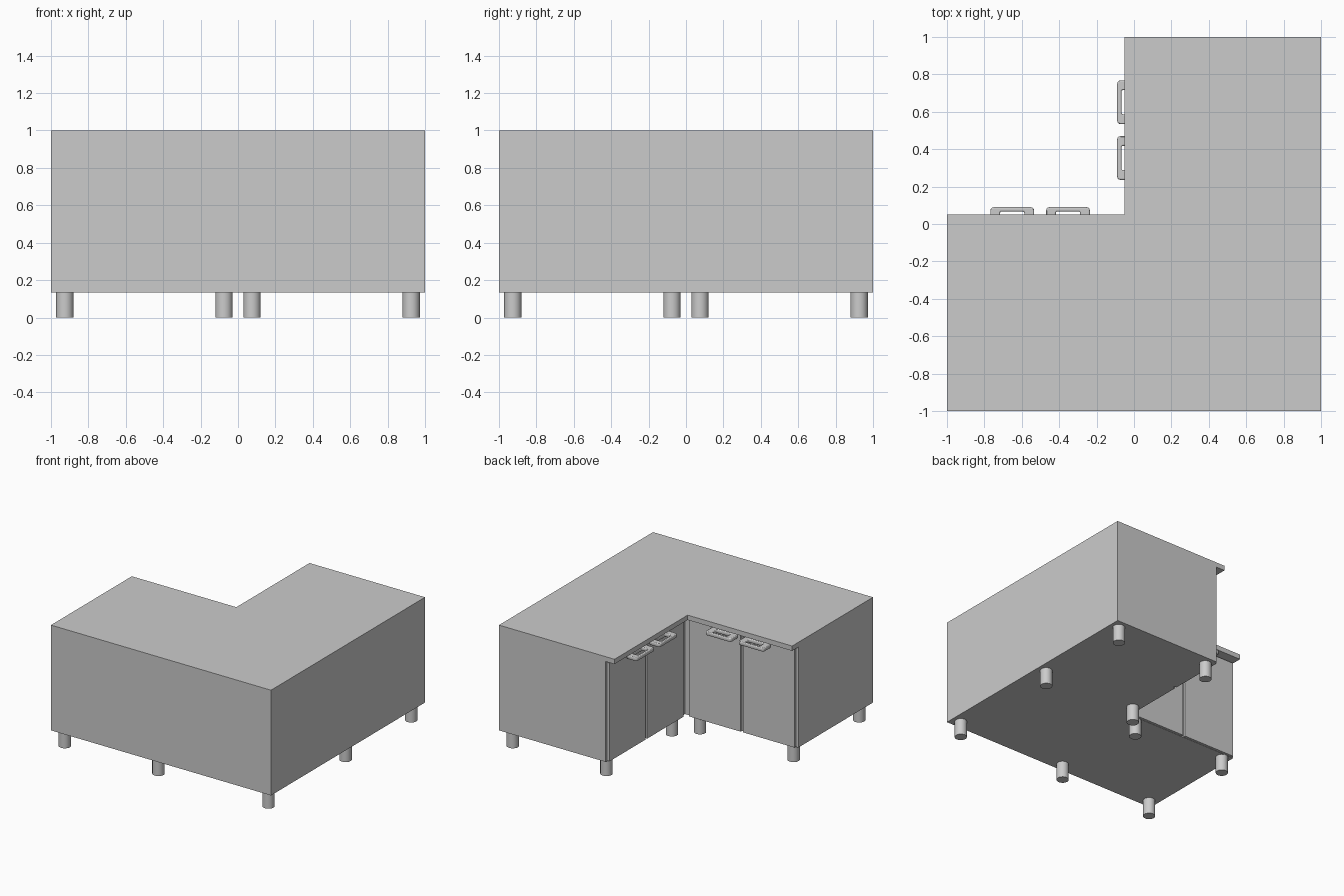
import bpy, bmesh, math

if "Cube" in bpy.data.objects:
    bpy.data.objects.remove(bpy.data.objects["Cube"])

def l_slab(name, nx, ny, z0, z1):
    """L-shaped slab with its notch corner at (nx, ny)."""
    pts = [(-1, -1), (1, -1), (1, 1), (nx, 1), (nx, ny), (-1, ny)]
    bm = bmesh.new()
    face = bm.faces.new([bm.verts.new((x, y, z0)) for x, y in pts])
    ext = bmesh.ops.extrude_face_region(bm, geom=[face])
    top = [v for v in ext["geom"] if isinstance(v, bmesh.types.BMVert)]
    bmesh.ops.translate(bm, verts=top, vec=(0, 0, z1 - z0))
    bmesh.ops.recalc_face_normals(bm, faces=bm.faces)
    me = bpy.data.meshes.new(name)
    bm.to_mesh(me)
    bm.free()
    ob = bpy.data.objects.new(name, me)
    bpy.context.collection.objects.link(ob)

def box(name, centre, size):
    bpy.ops.mesh.primitive_cube_add(size=1, location=centre)
    ob = bpy.context.object
    ob.name = name
    ob.scale = size

def rounded_rect(hx, hy, r, cx=0.0):
    """Rounded rectangle outline, three segments per corner."""
    pts = []
    for i, (sx, sy) in enumerate([(1, 1), (-1, 1), (-1, -1), (1, -1)]):
        for k in range(4):
            a = math.radians(90 * i + 30 * k)
            pts.append((cx + sx * (hx - r) + r * math.cos(a),
                        sy * (hy - r) + r * math.sin(a)))
    return pts

def handle(name, loc, angle):
    """Flat ring pull with a slot, softened edges."""
    cu = bpy.data.curves.new(name, "CURVE")
    cu.dimensions = "2D"
    cu.fill_mode = "BOTH"
    for pts in (rounded_rect(0.05, 0.117, 0.018), rounded_rect(0.027, 0.065, 0.008)):
        sp = cu.splines.new("POLY")
        sp.points.add(len(pts) - 1)
        for p, (x, y) in zip(sp.points, pts):
            p.co = (x, y, 0, 1)
        sp.use_cyclic_u = True
    cu.extrude = 0.009
    cu.bevel_depth = 0.006
    cu.bevel_resolution = 1
    cu.offset = -0.006
    ob = bpy.data.objects.new(name, cu)
    bpy.context.collection.objects.link(ob)
    ob.location = loc
    ob.rotation_euler.z = angle
    bpy.ops.object.select_all(action="DESELECT")
    ob.select_set(True)
    bpy.context.view_layer.objects.active = ob
    bpy.ops.object.convert(target="MESH")

# Worktop and carcass
l_slab("worktop", -0.05, 0.05, 0.96, 1.0)
l_slab("carcass", 0.03, -0.03, 0.135, 0.96)

# Doors and handles, two on each inner face
for i, (door_c, pull_c) in enumerate([(0.255, 0.353), (0.745, 0.651)]):
    box(f"side_door_{i}", (0.02, door_c, 0.541), (0.02, 0.47, 0.808))
    box(f"back_door_{i}", (-door_c, -0.02, 0.541), (0.47, 0.02, 0.808))
    handle(f"side_handle_{i}", (-0.04, pull_c, 0.917), 0)
    handle(f"back_handle_{i}", (-pull_c, 0.04, 0.917), -math.pi / 2)

# Legs: at the corners, the inner corner and midway along each side
a, b = 0.926, 0.075
for i, (x, y) in enumerate([(a, -a), (-a, -a), (a, a), (-b, -a), (a, b),
                            (b, a), (-a, -b), (b, b), (-b, -b)]):
    bpy.ops.mesh.primitive_cylinder_add(vertices=32, radius=0.046, depth=0.135,
                                        location=(x, y, 0.0675))
    bpy.context.object.name = f"leg_{i}"
    bpy.ops.object.shade_smooth_by_angle(angle=math.radians(30))
